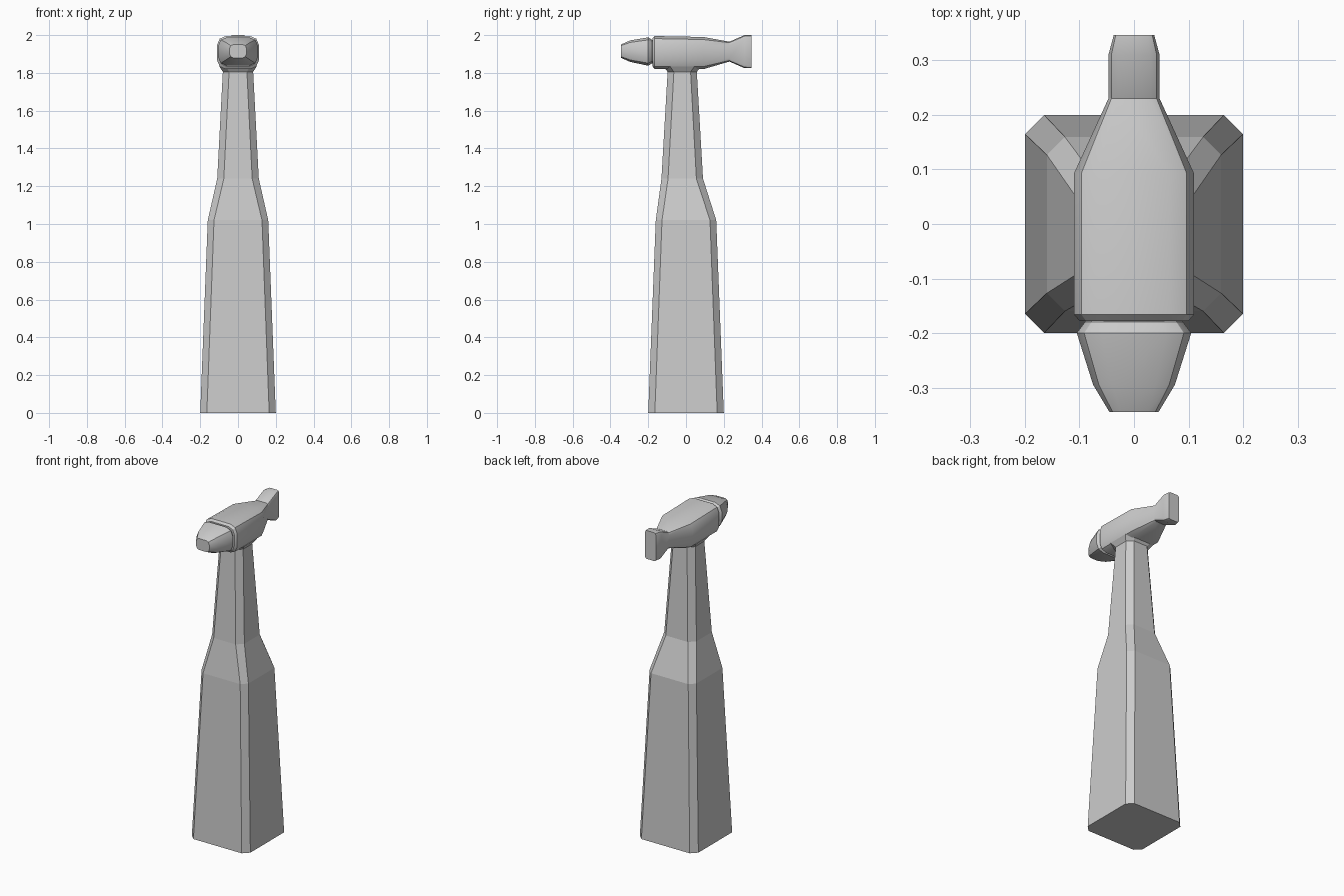
import bpy, bmesh, math

if "Cube" in bpy.data.objects:
    bpy.data.objects.remove(bpy.data.objects["Cube"])


def loft(name, rings, smooth=False):
    """Skin a list of equal-length rings and cap both ends."""
    bm = bmesh.new()
    loops = [[bm.verts.new(p) for p in ring] for ring in rings]
    n = len(loops[0])
    for a, b in zip(loops, loops[1:]):
        for i in range(n):
            j = (i + 1) % n
            bm.faces.new((a[i], a[j], b[j], b[i]))
    bm.faces.new(loops[0])
    bm.faces.new(loops[-1])
    bmesh.ops.recalc_face_normals(bm, faces=bm.faces)
    mesh = bpy.data.meshes.new(name)
    bm.to_mesh(mesh)
    bm.free()
    obj = bpy.data.objects.new(name, mesh)
    bpy.context.collection.objects.link(obj)
    if smooth:
        bpy.ops.object.select_all(action='DESELECT')
        obj.select_set(True)
        bpy.context.view_layer.objects.active = obj
        bpy.ops.object.shade_smooth_by_angle(angle=math.radians(28))
    return obj


def octagon(w, d, cut):
    return [(w - cut, -d), (w, cut - d), (w, d - cut), (w - cut, d),
            (cut - w, d), (-w, d - cut), (-w, cut - d), (cut - w, -d)]


def handle_ring(z, w, d, cut, yc):
    return [(x, y + yc, z) for x, y in octagon(w, d, cut)]


def head_ring(y, w, bottom, top, cut):
    # rounded rectangle: each corner is two facets
    zc, h = (top + bottom) / 2, (top - bottom) / 2
    pts = []
    for sx, sz in ((1, 1), (-1, 1), (-1, -1), (1, -1)):
        corner = [(w, h - cut), (w - cut * .3, h - cut * .3), (w - cut, h)]
        if sx * sz < 0:
            corner.reverse()
        pts += [(sx * a, y, zc + sz * b) for a, b in corner]
    return pts


# Tapered, chamfered handle: z, half width, half depth, chamfer, y centre
loft("handle", [handle_ring(*r) for r in (
    (0, .20, .20, .035, 0), (1.02, .16, .16, .033, 0),
    (1.24, .11, .11, .035, -.02), (1.81, .08, .077, .033, -.02))])

# Short flared collar joining handle to head
loft("collar", [handle_ring(*r) for r in (
    (1.805, .08, .077, .033, -.02), (1.835, .10, .10, .035, -.02))])

# Head body tapering to the flared peen: y, half width, bottom, top, corner
loft("head_body", [head_ring(*r) for r in (
    (-.178, .10, 1.835, 1.983, .04), (-.166, .11, 1.82, 1.995, .045),
    (.093, .11, 1.82, 1.99, .045), (.23, .047, 1.86, 1.965, .018),
    (.31, .047, 1.825, 2.0, .018), (.347, .037, 1.825, 2.0, .012))], True)

# Striking face with a narrow neck behind it
loft("striker", [head_ring(*r) for r in (
    (-.17, .09, 1.85, 1.975, .04), (-.18, .09, 1.85, 1.975, .04),
    (-.20, .105, 1.838, 1.988, .045), (-.295, .075, 1.858, 1.972, .035),
    (-.345, .045, 1.88, 1.95, .02))], True)
